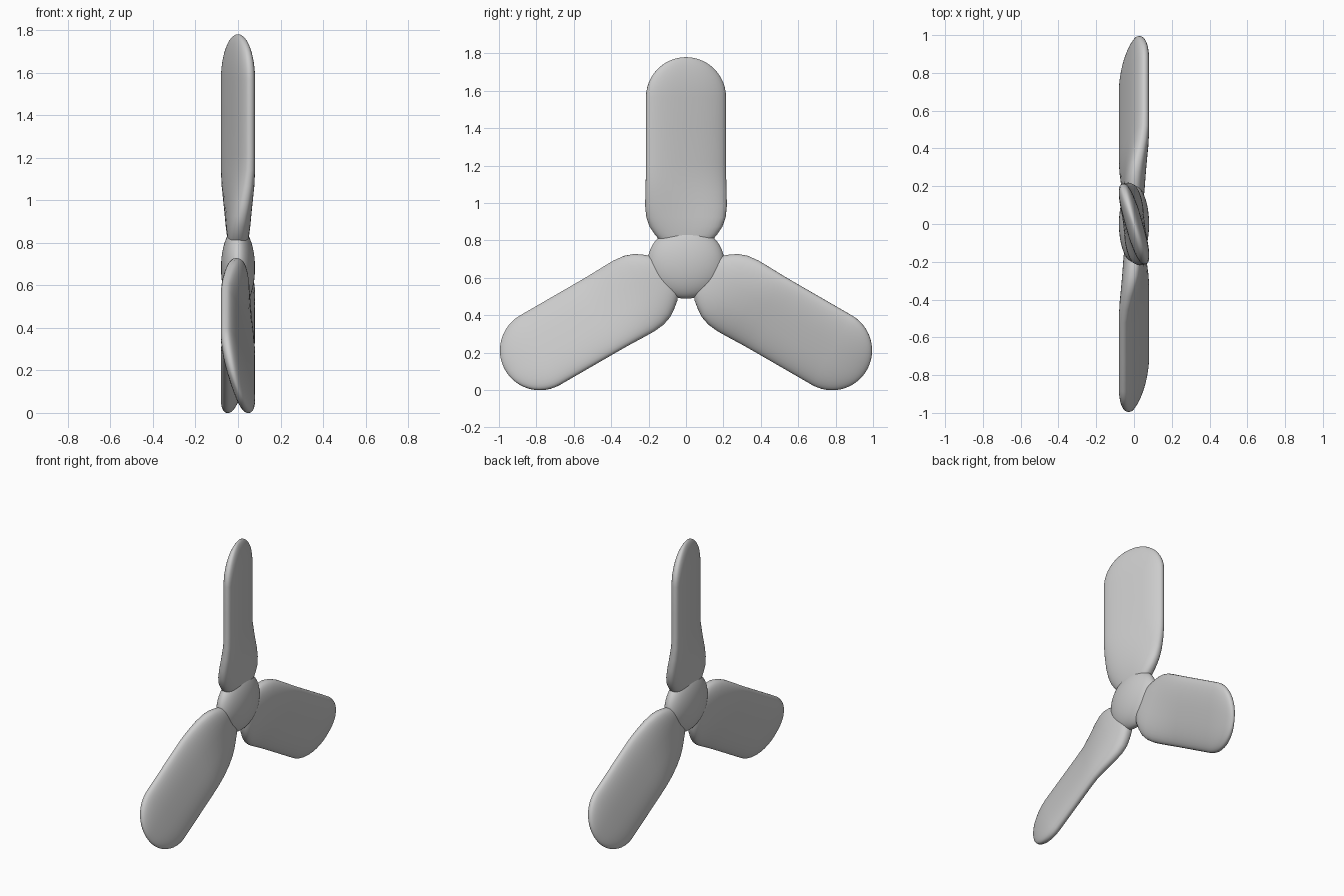
import bpy, bmesh, math

if "Cube" in bpy.data.objects:
    bpy.data.objects.remove(bpy.data.objects["Cube"])

CENTRE_Z = 0.664
TIP = 1.116          # blade radius from the axis
CAP = 0.215          # length of the rounded tip
HALF_W, HALF_T = 0.222, 0.046
PITCH = math.radians(16)
SIDES = 40


def smooth(t):
    t = max(0.0, min(1.0, t))
    return t * t * (3 - 2 * t)


def section(r, w, t, twist):
    """Rounded, flattened cross-section turned by the blade pitch."""
    pts = []
    for i in range(SIDES):
        a = 2 * math.pi * i / SIDES
        c, s = math.cos(a), math.sin(a)
        u = w * math.copysign(abs(c) ** 0.8, c)
        v = t * math.copysign(abs(s) ** 0.8, s)
        pts.append((v * math.cos(twist) - u * math.sin(twist),
                    u * math.cos(twist) + v * math.sin(twist), r))
    return pts


def blade_mesh():
    # root stations: radius, half width, half thickness, share of pitch
    stations = [(0.085, 0.05, 0.025), (0.10, 0.09, 0.038), (0.13, 0.135, 0.047),
                (0.17, 0.168, 0.052), (0.21, 0.195, 0.056), (0.26, 0.213, 0.057),
                (0.32, 0.221, 0.056), (0.40, 0.222, 0.053), (0.48, HALF_W, 0.048),
                (0.55, HALF_W, HALF_T), (0.72, HALF_W, HALF_T)]
    # rounded tip
    for k in range(13):
        a = math.radians(88) * k / 12
        stations.append((TIP - CAP + CAP * math.sin(a),
                         HALF_W * math.cos(a), HALF_T * math.cos(a)))
    bm = bmesh.new()
    rings = []
    for r, w, t in stations:
        twist = PITCH * smooth((r - 0.1) / 0.42)
        rings.append([bm.verts.new(p) for p in section(r, w, t, twist)])
    for a, b in zip(rings, rings[1:]):
        for i in range(SIDES):
            j = (i + 1) % SIDES
            bm.faces.new((a[i], a[j], b[j], b[i]))
    bm.faces.new(rings[0][::-1])
    bm.faces.new(rings[-1])
    bmesh.ops.recalc_face_normals(bm, faces=bm.faces)
    for f in bm.faces:
        f.smooth = True
    mesh = bpy.data.meshes.new("blade")
    bm.to_mesh(mesh)
    bm.free()
    return mesh


# three blades around the x axis
mesh = blade_mesh()
for n, name in enumerate(("blade_top", "blade_left", "blade_right")):
    blade = bpy.data.objects.new(name, mesh)
    blade.location = (0, 0, CENTRE_Z)
    blade.rotation_euler = (math.radians(120 * n), 0, 0)
    bpy.context.collection.objects.link(blade)

# domed hub
bpy.ops.mesh.primitive_uv_sphere_add(segments=48, ring_count=24, radius=1,
                                     location=(0, 0, 0.682),
                                     rotation=(0, math.pi / 2, 0))
hub = bpy.context.object
hub.name = "hub"
hub.scale = (0.193, 0.205, 0.08)
bpy.ops.object.shade_smooth()
